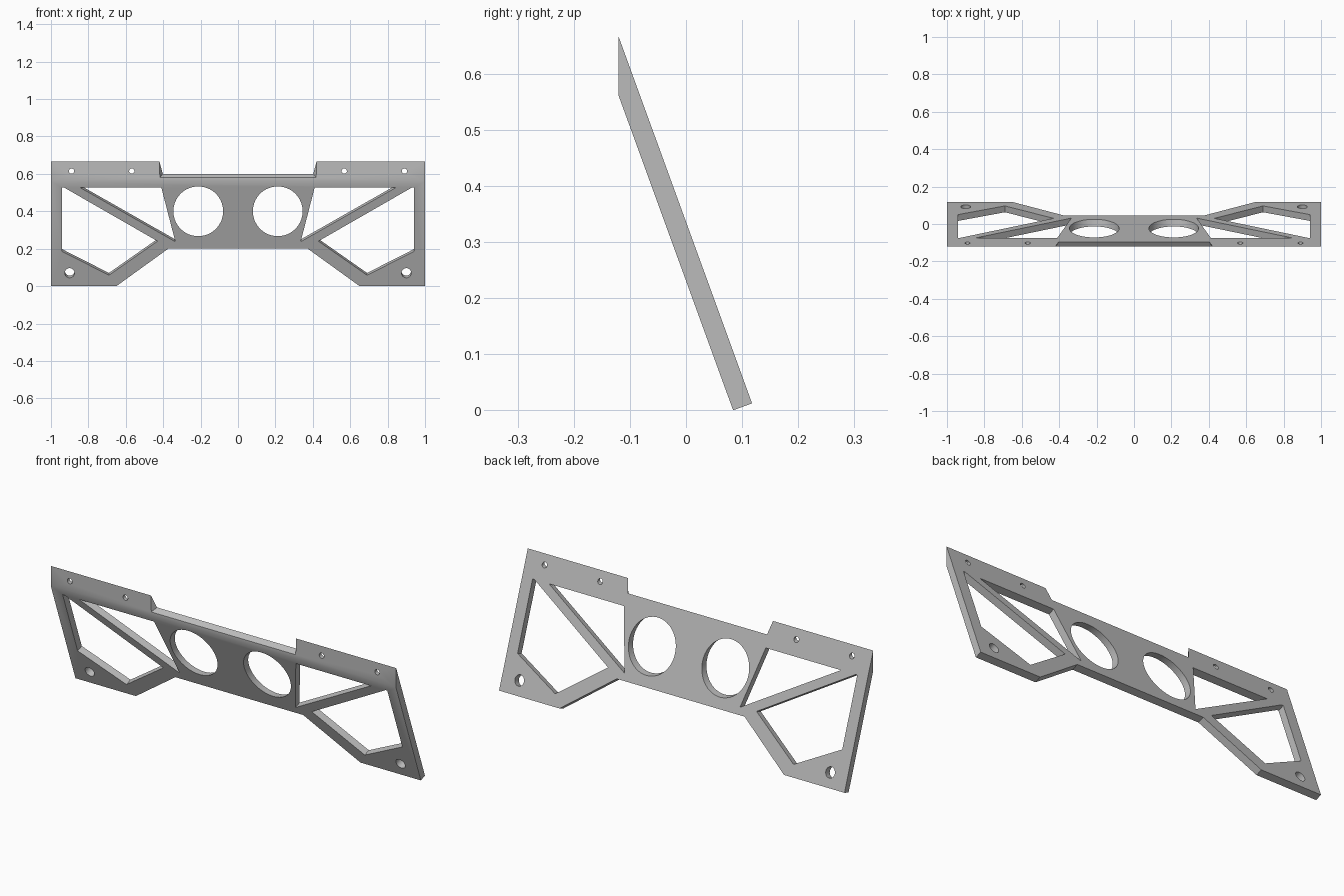
import bpy, bmesh
from math import sin, cos, tan, pi, radians
from mathutils import Vector

cube = bpy.data.objects.get("Cube")
if cube:
    bpy.data.objects.remove(cube)

TILT = radians(20)
THICK = 0.036
FRONT = -0.12
NORMAL = Vector((0, cos(TILT), sin(TILT)))
AXIS_Y = Vector((0, 1, 0))

grey = bpy.data.materials.new("plain grey")
grey.use_nodes = True
colour = (0.5, 0.5, 0.5, 1)
grey.diffuse_color = colour
grey.node_tree.nodes["Principled BSDF"].inputs["Base Color"].default_value = colour


def on_front(x, z):
    """Point on the sloping front face."""
    return Vector((x, 0.084 - z * tan(TILT), z))


def make_object(name, bm):
    bmesh.ops.recalc_face_normals(bm, faces=bm.faces)
    mesh = bpy.data.meshes.new(name)
    bm.to_mesh(mesh)
    bm.free()
    mesh.materials.append(grey)
    obj = bpy.data.objects.new(name, mesh)
    bpy.context.collection.objects.link(obj)
    return obj


def prism(points, direction, start, end):
    bm = bmesh.new()
    face = bm.faces.new([bm.verts.new(p + direction * start) for p in points])
    ext = bmesh.ops.extrude_face_region(bm, geom=[face], use_keep_orig=True)
    moved = [v for v in ext["geom"] if isinstance(v, bmesh.types.BMVert)]
    bmesh.ops.translate(bm, verts=moved, vec=direction * (end - start))
    return bm


def ring(x, z, r, count):
    angles = [2 * pi * i / count for i in range(count)]
    return [(x + r * cos(a), z + r * sin(a)) for a in angles]


# Tilted plate, with its top trimmed to a vertical mounting face
half = [(0.37, 0.202), (0.65, 0), (1, 0), (1, 0.75)]
outline = half + [(-x, z) for x, z in reversed(half)]
bm = prism([on_front(x, z) for x, z in outline], NORMAL, 0, THICK)
cut = bmesh.ops.bisect_plane(bm, geom=bm.verts[:] + bm.edges[:] + bm.faces[:],
                             plane_co=(0, FRONT, 0), plane_no=(0, -1, 0), clear_outer=True)
bmesh.ops.holes_fill(bm, edges=[e for e in bm.edges if e.is_boundary])
bmesh.ops.remove_doubles(bm, verts=bm.verts, dist=0.0001)
bracket = make_object("bracket_plate", bm)

cutters = []

# Truss openings and lower bolt holes run square to the plate
triangle = [(0.845, 0.527), (0.41, 0.527), (0.335, 0.237)]
window = [(0.94, 0.527), (0.93, 0.527), (0.43, 0.24), (0.69, 0.058), (0.94, 0.185)]
for side in (-1, 1):
    for shape in (triangle, window, ring(0.9, 0.07, 0.026, 32)):
        pts = [on_front(side * x, z) for x, z in shape]
        cutters.append(make_object("opening_cutter", prism(pts, NORMAL, -0.02, THICK + 0.02)))
    # Large round openings and upper bolt holes run straight back
    for x, z, r, n in ((0.2125, 0.4, 0.133, 64), (0.89, 0.615, 0.014, 24), (0.568, 0.615, 0.014, 24)):
        pts = [Vector((side * px, 0, pz)) for px, pz in ring(x, z, r, n)]
        cutters.append(make_object("round_cutter", prism(pts, AXIS_Y, -0.3, 0.3)))

# Tapered notch in the middle of the top edge
bm = bmesh.new()
for y in (FRONT - 0.03, FRONT + 0.06):
    d = y - FRONT
    for z in (0.58 + 0.8 * d, 0.75):
        x = 0.418 + 0.0235 * (z - 0.58) - 0.686 * d
        for side in (-1, 1):
            bm.verts.new((side * x, y, z))
bmesh.ops.convex_hull(bm, input=bm.verts)
cutters.append(make_object("notch_cutter", bm))

# Cut everything, then bake the result
for cutter in cutters:
    cutter.hide_render = True
    mod = bracket.modifiers.new("cut", "BOOLEAN")
    mod.operation = "DIFFERENCE"
    mod.solver = "EXACT"
    mod.object = cutter
graph = bpy.context.evaluated_depsgraph_get()
result = bpy.data.meshes.new_from_object(bracket.evaluated_get(graph))
bracket.modifiers.clear()
bracket.data = result
for cutter in cutters:
    bpy.data.objects.remove(cutter)

bpy.ops.object.select_all(action="DESELECT")
bracket.select_set(True)
bpy.context.view_layer.objects.active = bracket
bpy.ops.object.shade_smooth_by_angle(angle=radians(30))
